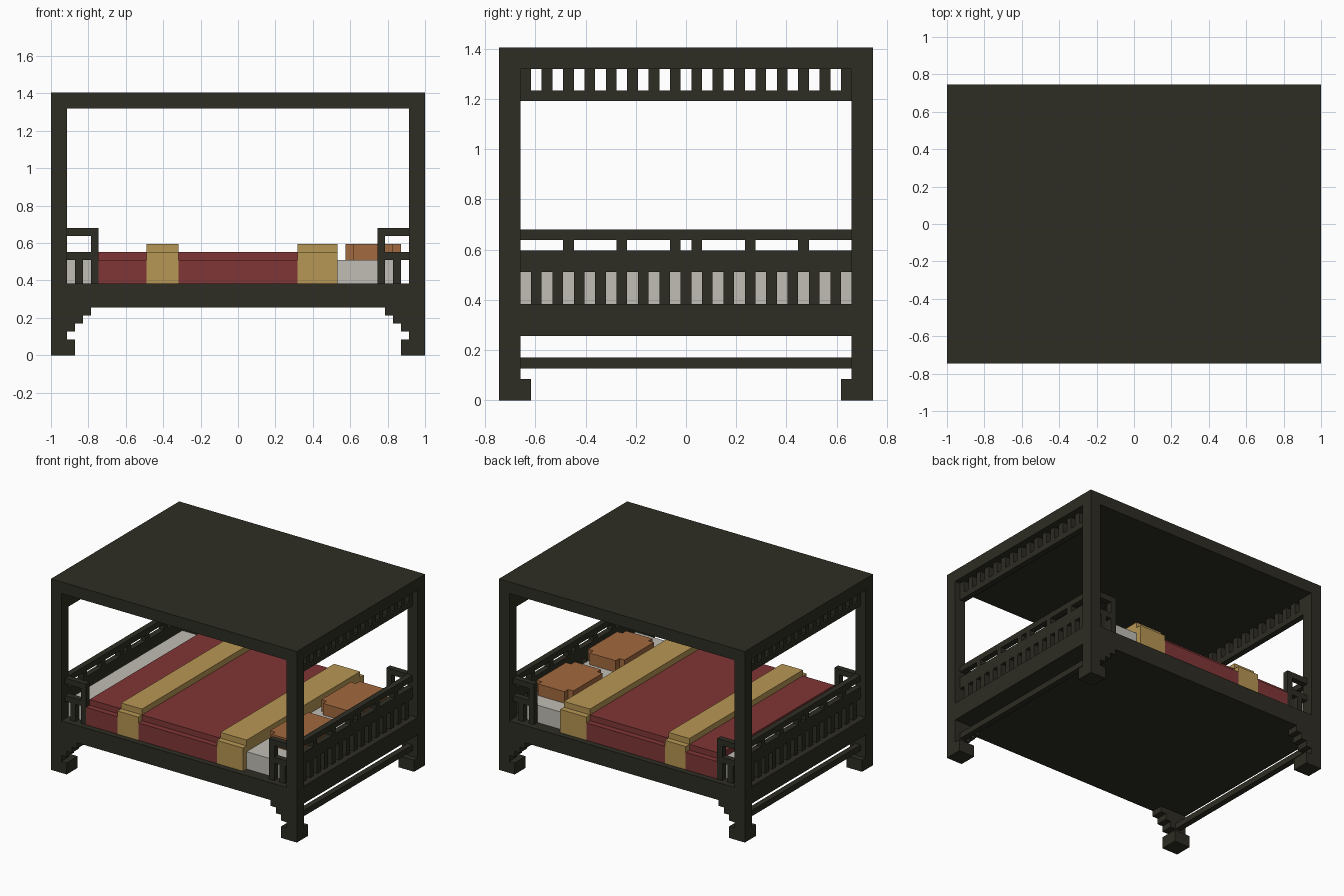
import bpy, bmesh

if "Cube" in bpy.data.objects:
    bpy.data.objects.remove(bpy.data.objects["Cube"])

U = 2 / 47            # block size: model is 47 x 35 x 33 blocks
NX, NY = 47, 35


def material(name, rgb):
    m = bpy.data.materials.new(name)
    m.diffuse_color = (*rgb, 1)
    m.use_nodes = True
    m.node_tree.nodes["Principled BSDF"].inputs["Base Color"].default_value = m.diffuse_color
    return m


WOOD = material("dark wood", (0.027, 0.026, 0.017))
RED = material("red quilt", (0.216, 0.037, 0.037))
GOLD = material("gold band", (0.47, 0.305, 0.088))
WHITE = material("off white mattress", (0.53, 0.51, 0.46))
ORANGE = material("orange pillow", (0.36, 0.142, 0.05))


def build(name, mat, boxes, mirror_x=False, mirror_y=False):
    """Make one object from boxes (x0, x1, y0, y1, z0, z1) in block units."""
    boxes = list(boxes)
    if mirror_x:
        boxes += [(NX - b[1], NX - b[0], *b[2:]) for b in boxes]
    if mirror_y:
        boxes += [(b[0], b[1], NY - b[3], NY - b[2], b[4], b[5]) for b in boxes]
    bm = bmesh.new()
    for x0, x1, y0, y1, z0, z1 in boxes:
        vs = bmesh.ops.create_cube(bm, size=1)["verts"]
        for v in vs:
            v.co.x = ((x0 + x1) / 2 + v.co.x * (x1 - x0) - NX / 2) * U
            v.co.y = ((y0 + y1) / 2 + v.co.y * (y1 - y0) - NY / 2) * U
            v.co.z = ((z0 + z1) / 2 + v.co.z * (z1 - z0)) * U
    me = bpy.data.meshes.new(name)
    bm.to_mesh(me)
    bm.free()
    me.materials.append(mat)
    ob = bpy.data.objects.new(name, me)
    bpy.context.collection.objects.link(ob)
    return ob


# corner posts with block feet
build("corner_posts", WOOD, [(0, 2, 0, 2, 2, 6), (0, 2, 0, 2, 9, 31)], True, True)
build("feet", WOOD, [(0, 3, 0, 3, 0, 2)], True, True)

# stepped brackets under the front and back rails
build("brackets", WOOD, [(2, 3 + i, 0, 2, 3 + i, 4 + i) for i in range(3)], True, True)

# bed base and canopy roof
build("bed_base", WOOD, [(0, NX, 0, NY, 6, 9)])
build("canopy_roof", WOOD, [(0, NX, 0, NY, 31, 33)])

# low stretchers between the legs at both ends
build("end_stretchers", WOOD, [(1, 2, 2, 33, 3, 4)], True)

# fretwork hanging under the canopy at both ends
build("canopy_fretwork", WOOD,
      [(1, 2, 2, 33, 28, 29)] + [(1, 2, y, y + 1, 29, 31) for y in range(2, 33, 2)], True)

# head and foot railings: slats, board, short posts, top rail
build("end_railings", WOOD,
      [(1, 2, y, y + 1, 9, 12) for y in range(3, 33, 2)]
      + [(1, 2, 2, 33, 12, 14), (1, 2, 2, 33, 15, 16)]
      + [(1, 2, y, y + 1, 14, 15) for y in (6, 11, 16, 18, 23, 28)], True)

# short side railings beside each post
build("side_railings", WOOD,
      [(3, 4, 1, 2, 9, 12), (2, 5, 1, 2, 12, 13),
       (2, 5, 1, 2, 15, 16), (5, 6, 1, 2, 9, 16)], True, True)

# bedding
build("mattress", WHITE, [(2, 44, 2, 33, 9, 12)])
spans = [(6, 12), (16, 31)]
build("quilt", RED,
      [(a, b, 1, 34, 9, 12) for a, b in spans] + [(a, b, 2, 33, 12, 13) for a, b in spans])
bands = [(12, 16), (31, 36)]
build("quilt_bands", GOLD,
      [(a, b, 1, 34, 9, 13) for a, b in bands] + [(a, b, 2, 33, 13, 14) for a, b in bands])

# two pillows with notched corners
for n, y in (("front_pillow", 6), ("back_pillow", 20)):
    build(n, ORANGE, [(38, 43, y, y + 10, 12, 14),
                      (37, 38, y + 1, y + 9, 12, 14), (43, 44, y + 1, y + 9, 12, 14)])
